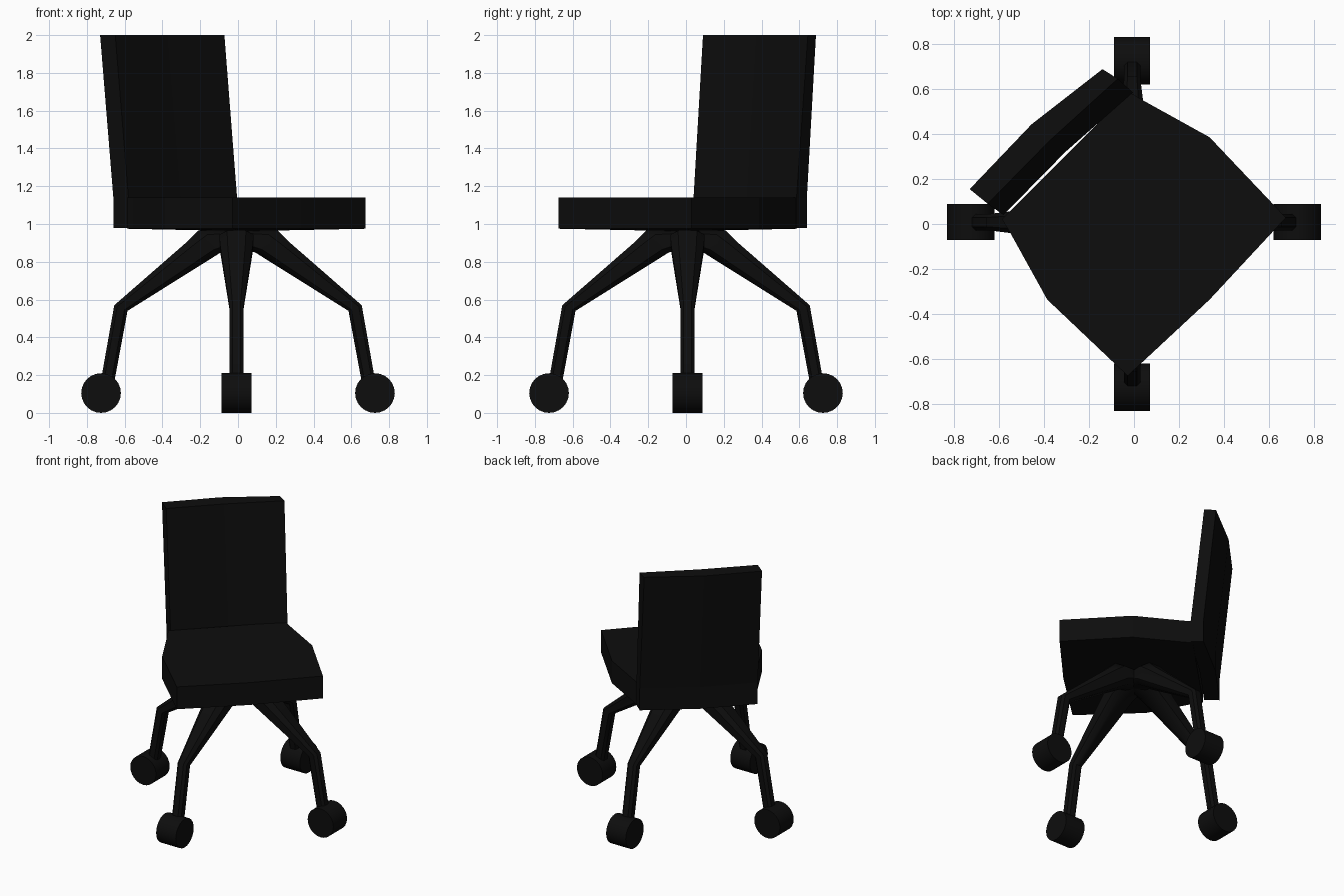
import bpy, bmesh, math
from mathutils import Vector, Matrix

if "Cube" in bpy.data.objects:
    bpy.data.objects.remove(bpy.data.objects["Cube"])

black = bpy.data.materials.new("soft black")
black.diffuse_color = (0.004, 0.004, 0.004, 1)
black.use_nodes = True
black.node_tree.nodes["Principled BSDF"].inputs["Base Color"].default_value = black.diffuse_color


def finish(name, bm, smooth=False):
    bmesh.ops.recalc_face_normals(bm, faces=bm.faces)
    me = bpy.data.meshes.new(name)
    bm.to_mesh(me)
    bm.free()
    me.materials.append(black)
    ob = bpy.data.objects.new(name, me)
    bpy.context.collection.objects.link(ob)
    if smooth:
        bpy.ops.object.select_all(action='DESELECT')
        ob.select_set(True)
        bpy.context.view_layer.objects.active = ob
        bpy.ops.object.shade_smooth_by_angle(angle=math.radians(40))
    return ob


def loft(name, rings, smooth=False, dome=0.0):
    """Skin a list of closed rings; dome moves the centre of the first cap."""
    bm = bmesh.new()
    loops = [[bm.verts.new(p) for p in ring] for ring in rings]
    n = len(loops[0])
    for a, b in zip(loops, loops[1:]):
        for i in range(n):
            j = (i + 1) % n
            bm.faces.new((a[i], a[j], b[j], b[i]))
    bottom = bm.faces.new(loops[0])
    bm.faces.new(loops[-1])
    if dome:
        centre = bmesh.ops.poke(bm, faces=[bottom])["verts"][0]
        centre.co.z += dome
    return finish(name, bm, smooth)


# seat: half outline (forward, sideways), mirrored, turned 45 degrees
half = [(0.475, 0), (0.457, 0.497), (-0.035, 0.51), (-0.366, 0.415), (-0.43, 0.40)]
outline = half + [(f, -u) for f, u in reversed(half[1:])]
s = math.sqrt(0.5)
plan = [((f + u) * s, (u - f) * s) for f, u in outline]
loft("seat", [[(x, y, 0.975) for x, y in plan],
              [(x, y, 1.14) for x, y in plan]], dome=-0.013)

# backrest: bowed panel, upright beside the seat and leaning back above it
base = [(-0.66, 0.105), (-0.385, 0.39), (-0.07, 0.64),
        (-0.005, 0.585), (-0.305, 0.32), (-0.58, 0.04)]
top = [(-0.73, 0.155), (-0.455, 0.443), (-0.14, 0.688),
       (-0.072, 0.645), (-0.375, 0.37), (-0.65, 0.09)]
loft("backrest", [[(x, y, 0.98) for x, y in base],
                  [(x, y, 1.14) for x, y in base],
                  [(x, y, 2.0) for x, y in top]])


# chamfered section between an upper and a lower profile point
def section(upper, lower, w):
    a, b = Vector((upper[0], 0, upper[1])), Vector((lower[0], 0, lower[1]))
    c, h = (a + b) / 2, (a - b) / 2
    k = 0.55
    return [c + h * t + Vector((0, w * v, 0)) for t, v in
            [(1, k), (k, 1), (-k, 1), (-1, k), (-1, -k), (-k, -1), (k, -1), (1, -k)]]


# four bent legs with a wheel each
profile = [((0.05, 0.97), (-0.08, 0.89), 0.08),
           ((0.21, 0.965), (0.0, 0.87), 0.09),
           ((0.265, 0.91), (0.09, 0.85), 0.088),
           ((0.655, 0.57), (0.585, 0.54), 0.037),
           ((0.735, 0.12), (0.665, 0.11), 0.037)]
for i, side in enumerate(("right", "back", "left", "front")):
    shift = Vector((0, 0.008, 0)) if i % 2 == 0 else Vector((-0.008, 0, 0))
    place = Matrix.Translation(shift) @ Matrix.Rotation(i * math.pi / 2, 4, 'Z')
    rings = [[place @ p for p in section(*row)] for row in profile]
    loft(side + "_leg", rings, smooth=True)
    bm = bmesh.new()
    bmesh.ops.create_cone(
        bm, cap_ends=True, segments=24, radius1=0.105, radius2=0.105, depth=0.16,
        matrix=place @ Matrix.Translation((0.725, 0, 0.105)) @ Matrix.Rotation(math.pi / 2, 4, 'X'))
    finish(side + "_wheel", bm, smooth=True)
